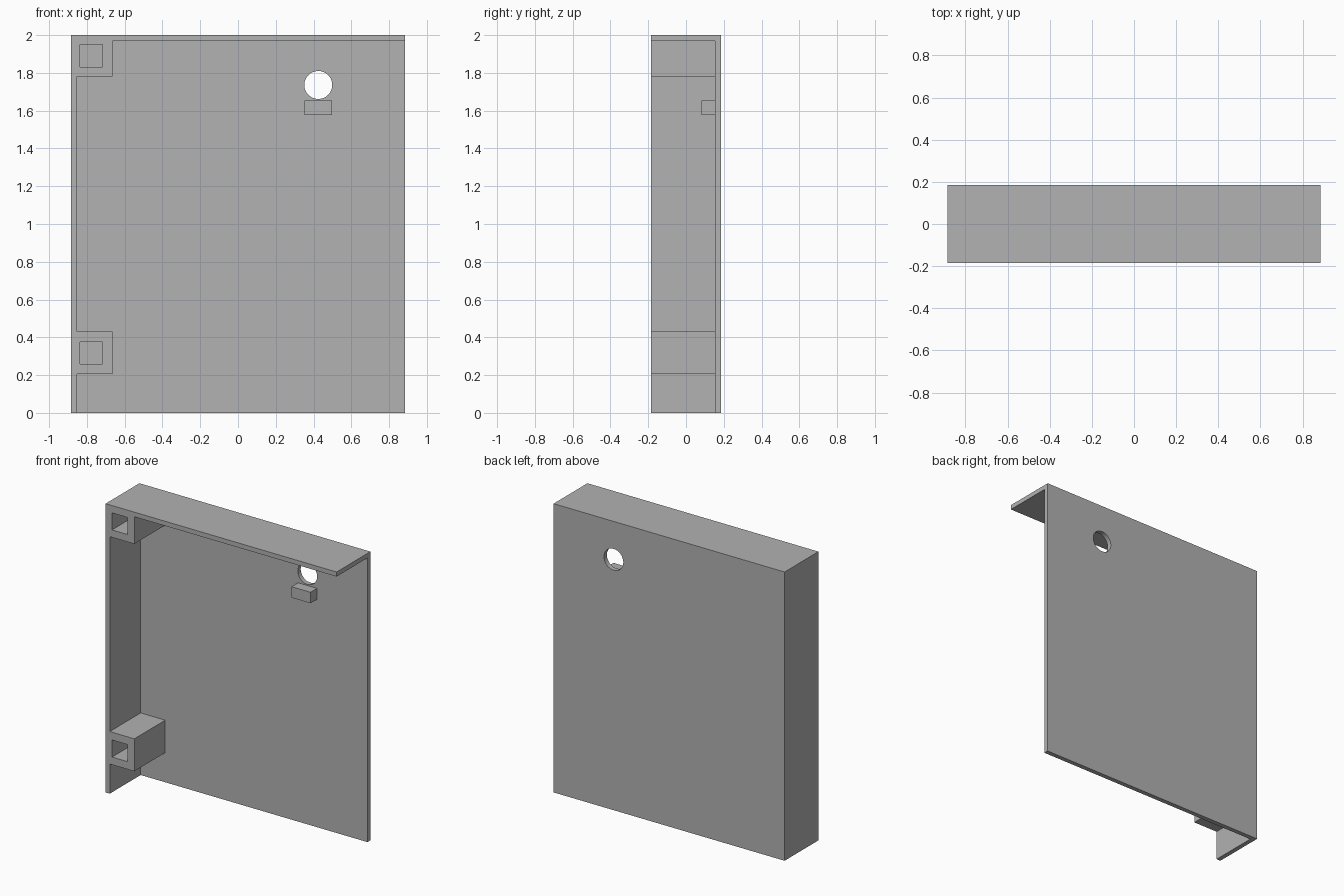
import bpy
import bmesh
from mathutils import Matrix, Vector

cube = bpy.data.objects.get("Cube")
if cube:
    bpy.data.objects.remove(cube, do_unlink=True)

# Single flat grey
grey = bpy.data.materials.new("plain grey")
grey.use_nodes = True
GREY = (0.445, 0.445, 0.445, 1)
grey.diffuse_color = GREY
grey.node_tree.nodes["Principled BSDF"].inputs["Base Color"].default_value = GREY

# Overall extents and wall thickness
SIDE, FRONT, BACK, TOP = 0.885, -0.185, 0.185, 2.0
WALL = 0.032
INNER = BACK - WALL
BOSS_EDGE = -0.665


def finish(name, bm):
    bmesh.ops.recalc_face_normals(bm, faces=bm.faces)
    mesh = bpy.data.meshes.new(name)
    bm.to_mesh(mesh)
    bm.free()
    mesh.materials.append(grey)
    obj = bpy.data.objects.new(name, mesh)
    bpy.context.collection.objects.link(obj)
    return obj


def box(name, x, y, z):
    """Box from (low, high) pairs on each axis."""
    bm = bmesh.new()
    bmesh.ops.create_cube(bm, size=1)
    spans = (x, y, z)
    bmesh.ops.scale(bm, vec=[hi - lo for lo, hi in spans], verts=bm.verts)
    bmesh.ops.translate(bm, vec=[(lo + hi) / 2 for lo, hi in spans], verts=bm.verts)
    return finish(name, bm)


def extrude_profile(name, points, y0, y1):
    """Outline in x and z, extruded along y."""
    bm = bmesh.new()
    face = bm.faces.new([bm.verts.new((x, y0, z)) for x, z in points])
    result = bmesh.ops.extrude_face_region(bm, geom=[face])
    verts = [g for g in result["geom"] if isinstance(g, bmesh.types.BMVert)]
    bmesh.ops.translate(bm, vec=(0, y1 - y0, 0), verts=verts)
    return finish(name, bm)


def combine(target, tool, operation):
    """Apply a boolean and discard the tool."""
    mod = target.modifiers.new(operation.lower(), "BOOLEAN")
    mod.operation, mod.object, mod.solver = operation, tool, "EXACT"
    bpy.context.view_layer.objects.active = target
    bpy.ops.object.modifier_apply(modifier=mod.name)
    bpy.data.objects.remove(tool, do_unlink=True)


# Side wall, top wall and the two square mounting bosses in one outline
x_in, z_in = -SIDE + WALL, TOP - WALL
rim = [
    (-SIDE, 0), (x_in, 0),
    (x_in, 0.205), (BOSS_EDGE, 0.205), (BOSS_EDGE, 0.43), (x_in, 0.43),
    (x_in, 1.78), (BOSS_EDGE, 1.78), (BOSS_EDGE, z_in),
    (SIDE, z_in), (SIDE, TOP), (-SIDE, TOP),
]
cover = box("cover", (-SIDE, SIDE), (INNER, BACK), (0, TOP))
combine(cover, extrude_profile("rim", rim, FRONT, INNER), "UNION")

# Blind square sockets in the bosses
for z in (0.317, 1.89):
    socket = box("socket", (-0.836, -0.718), (FRONT - 0.1, INNER), (z - 0.059, z + 0.059))
    combine(cover, socket, "DIFFERENCE")

# Round hole through the panel
bm = bmesh.new()
bmesh.ops.create_cone(
    bm, cap_ends=True, segments=48, radius1=0.074, radius2=0.074, depth=0.2,
    matrix=Matrix.Translation(Vector((0.425, BACK, 1.736))) @ Matrix.Rotation(1.5707963, 4, "X"))
combine(cover, finish("hole", bm), "DIFFERENCE")

# Small ledge below the hole
box("ledge", (0.353, 0.498), (0.082, INNER), (1.578, 1.654))

# Smooth only the bore of the hole
bpy.ops.object.select_all(action="DESELECT")
cover.select_set(True)
bpy.context.view_layer.objects.active = cover
bpy.ops.object.shade_smooth_by_angle(angle=0.5)
